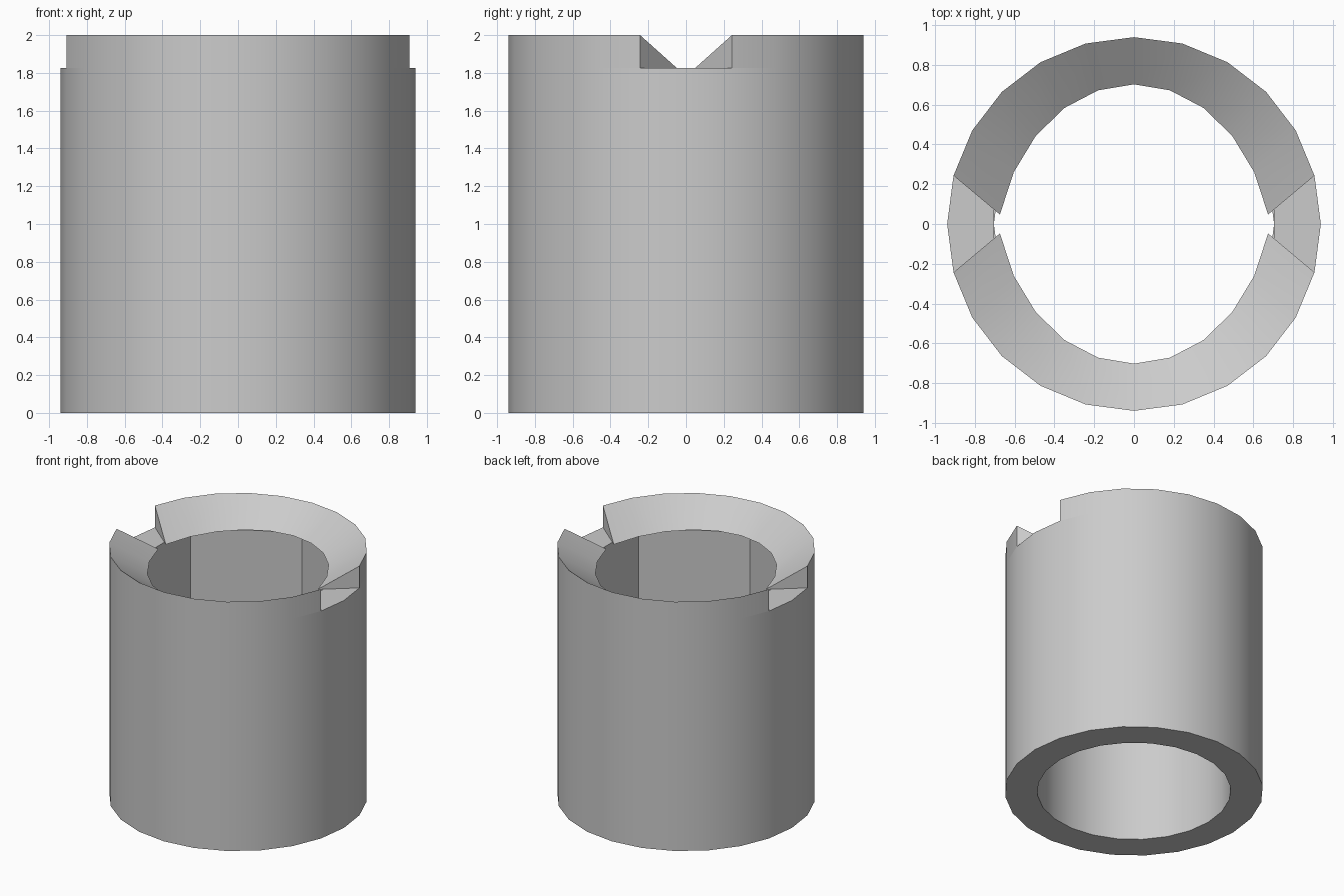
import bpy, bmesh
from math import cos, sin, radians

cube = bpy.data.objects.get("Cube")
if cube:
    bpy.data.objects.remove(cube)

HEIGHT, SEAT, LEDGE = 2.0, 1.825, 1.0      # top, notch floor, bottom of hex pocket
OUTER, BORE, HEX = 0.94, 0.705, 0.814      # radii

grey = bpy.data.materials.new("plain grey")
grey.use_nodes = True
grey.diffuse_color = (0.6, 0.6, 0.6, 1)
grey.node_tree.nodes["Principled BSDF"].inputs["Base Color"].default_value = (0.6, 0.6, 0.6, 1)


def polar(r, deg, z):
    return (r * cos(radians(deg)), r * sin(radians(deg)), z)


def add_face(bm, points):
    bm.faces.new([bm.verts.new(p) for p in points])


def wall(bm, r, step, z0, z1, inward=False):
    """Vertical prism wall; a hexagon starts turned by half a step."""
    start = step / 2 if step == 60 else 0
    for i in range(360 // step):
        a, b = start + i * step, start + (i + 1) * step
        if inward:
            a, b = b, a
        add_face(bm, [polar(r, a, z0), polar(r, b, z0), polar(r, b, z1), polar(r, a, z1)])


def finish(bm, name):
    bmesh.ops.remove_doubles(bm, verts=bm.verts, dist=0.0005)
    mesh = bpy.data.meshes.new(name)
    bm.to_mesh(mesh)
    bm.free()
    mesh.materials.append(grey)
    obj = bpy.data.objects.new(name, mesh)
    bpy.context.collection.objects.link(obj)
    bpy.ops.object.select_all(action='DESELECT')
    obj.select_set(True)
    bpy.context.view_layer.objects.active = obj
    bpy.ops.object.shade_smooth_by_angle(angle=radians(30))
    return obj


# Sleeve: outer wall, round bore below, hexagonal pocket above
bm = bmesh.new()
wall(bm, OUTER, 15, 0, SEAT)
wall(bm, BORE, 15, 0, LEDGE, inward=True)
wall(bm, HEX, 60, LEDGE, SEAT, inward=True)
for a in range(0, 360, 15):
    b = a + 15
    # bottom ring
    add_face(bm, [polar(BORE, a, 0), polar(BORE, b, 0), polar(OUTER, b, 0), polar(OUTER, a, 0)])
    # ledge between the bore and the pocket corner
    corner = a // 60 * 60 + 30
    add_face(bm, [polar(HEX, corner, LEDGE), polar(BORE, b, LEDGE), polar(BORE, a, LEDGE)])
# notch floors
flat = HEX * cos(radians(30))
for turn in (0, 180):
    s = cos(radians(turn))
    add_face(bm, [(s * flat, -s * 0.075, SEAT)]
             + [polar(OUTER, turn + d, SEAT) for d in (-15, 0, 15)]
             + [(s * flat, s * 0.075, SEAT)])
finish(bm, "sleeve")


# Funnel rims: wedge section whose lip overhangs the pocket
def section(deg, side):
    x, y, _ = polar(OUTER, deg, 0)
    return [(x, side * y, SEAT), (x, side * y, HEIGHT),
            (0.743 * x, side * (0.94 * y - 0.181), SEAT)]


for side, name in ((-1, "front_rim"), (1, "back_rim")):
    bm = bmesh.new()
    rings = [section(d, side) for d in range(15, 166, 15)]
    for p, q in zip(rings, rings[1:]):
        for i in range(3):
            j = (i + 1) % 3
            add_face(bm, [p[i], q[i], q[j], p[j]])
    add_face(bm, rings[0])
    add_face(bm, rings[-1])
    bmesh.ops.remove_doubles(bm, verts=bm.verts, dist=0.0005)
    bmesh.ops.recalc_face_normals(bm, faces=bm.faces)
    finish(bm, name)
